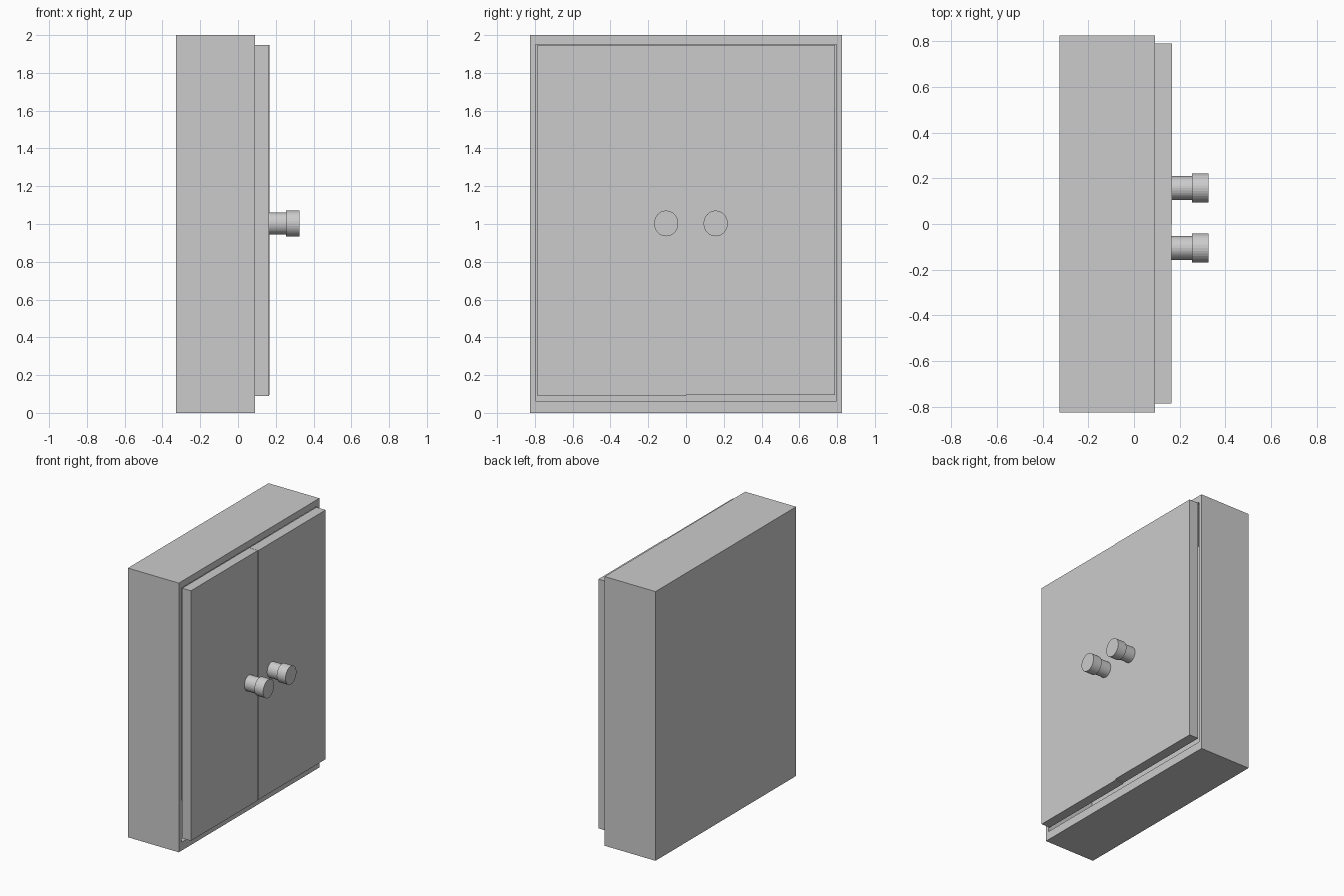
import bpy, bmesh, math
from mathutils import Matrix

if "Cube" in bpy.data.objects:
    bpy.data.objects.remove(bpy.data.objects["Cube"])


def box_bmesh(lo, hi):
    bm = bmesh.new()
    bmesh.ops.create_cube(bm, size=1)
    for v in bm.verts:
        v.co = [(a + b) / 2 + c * (b - a) for a, b, c in zip(lo, hi, v.co)]
    return bm


def finish(bm, name):
    bmesh.ops.recalc_face_normals(bm, faces=bm.faces[:])
    mesh = bpy.data.meshes.new(name)
    bm.to_mesh(mesh)
    bm.free()
    obj = bpy.data.objects.new(name, mesh)
    bpy.context.collection.objects.link(obj)
    return obj


# Cabinet carcass: box whose +x face is inset and pushed in to make the interior
bm = box_bmesh((-0.327, -0.825, 0), (0.091, 0.825, 2))
front = max(bm.faces, key=lambda f: f.calc_center_median().x)
rim = bmesh.ops.extrude_discrete_faces(bm, faces=[front])["faces"][0]
for v in rim.verts:
    v.co.y = math.copysign(0.796, v.co.y)
    v.co.z = 0.063 if v.co.z < 1 else 1.95
inner = bmesh.ops.extrude_discrete_faces(bm, faces=[rim])["faces"][0]
for v in inner.verts:
    v.co.x = -0.295
finish(bm, "cabinet_body")

# Two slightly mismatched doors
finish(box_bmesh((0.091, -0.785, 0.089), (0.163, -0.001, 1.947)), "door_left")
finish(box_bmesh((0.091, 0.001, 0.095), (0.167, 0.789, 1.947)), "door_right")


# Knobs: thin stem with a wider cap, both pointing along +x
def cylinder(name, x0, x1, y, ry, rz, z=1.003):
    bm = bmesh.new()
    bmesh.ops.create_cone(bm, cap_ends=True, segments=32,
                          radius1=1, radius2=1, depth=1)
    m = (Matrix.Translation(((x0 + x1) / 2, y, z))
         @ Matrix.Diagonal((x1 - x0, ry, rz, 1))
         @ Matrix.Rotation(math.pi / 2, 4, 'Y'))
    bmesh.ops.transform(bm, matrix=m, verts=bm.verts[:])
    finish(bm, name)


for side, y in (("left", -0.105), ("right", 0.157)):
    cylinder("knob_stem_" + side, 0.155, 0.255, y, 0.053, 0.058)
    cylinder("knob_cap_" + side, 0.253, 0.325, y, 0.064, 0.068)
